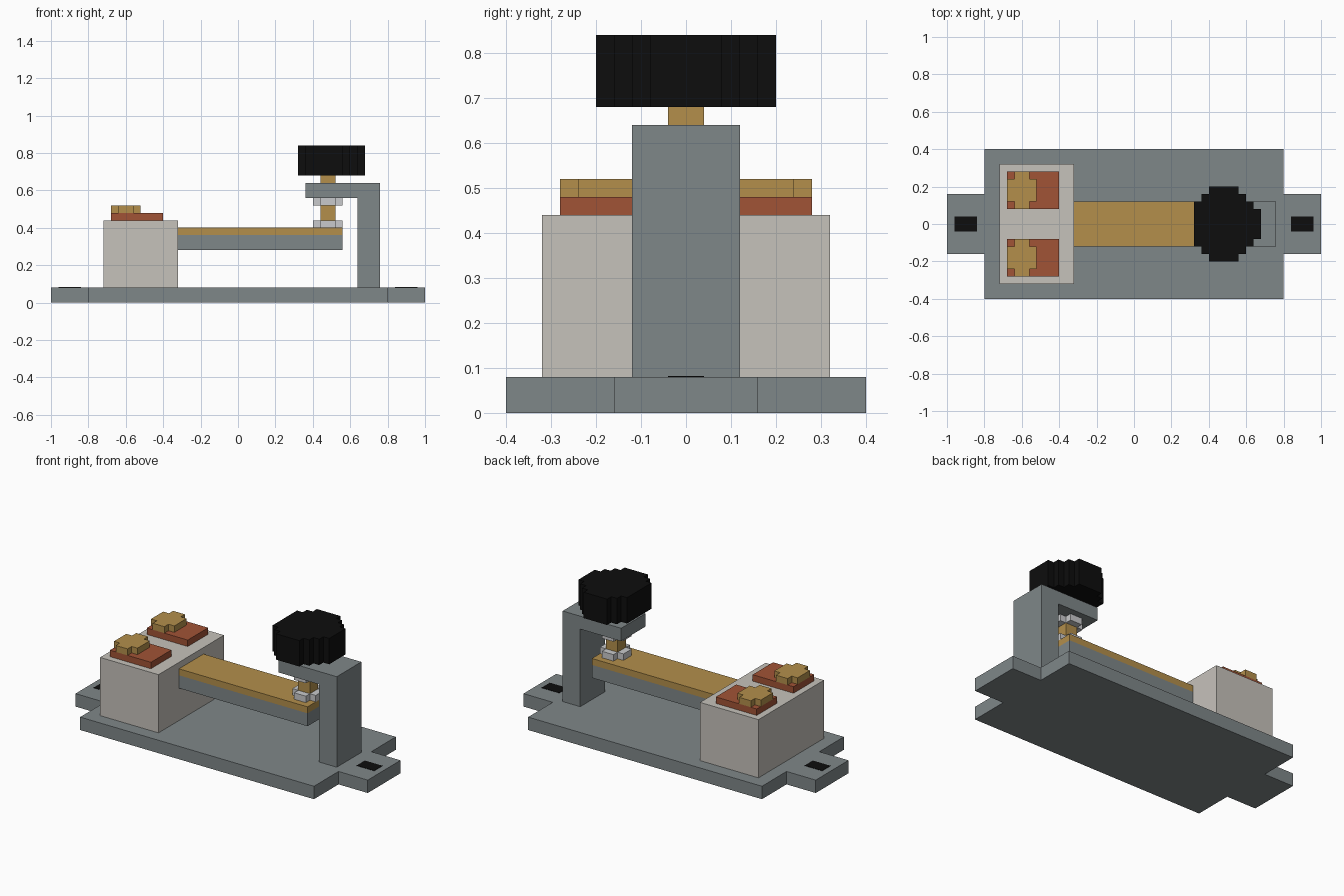
import bpy, bmesh
from mathutils import Vector

if "Cube" in bpy.data.objects:
    bpy.data.objects.remove(bpy.data.objects["Cube"])


def material(name, hex_rgb):
    def lin(c):
        c /= 255
        return c / 12.92 if c <= 0.04045 else ((c + 0.055) / 1.055) ** 2.4
    m = bpy.data.materials.new(name)
    m.diffuse_color = [lin(int(hex_rgb[i:i + 2], 16)) for i in (0, 2, 4)] + [1]
    m.use_nodes = True
    m.node_tree.nodes["Principled BSDF"].inputs["Base Color"].default_value = m.diffuse_color
    return m


STEEL = material("grey steel", "7F8789")
BRASS = material("brass", "B38F4B")
COPPER = material("red copper", "A15336")
CERAMIC = material("pale ceramic", "C6C2BB")
SILVER = material("silver nut", "C9CACC")
BLACK = material("black", "0D0D0D")


def extrude(name, points, direction, mat):
    """Prism from a closed outline of 3D points."""
    bm = bmesh.new()
    face = bm.faces.new([bm.verts.new(p) for p in points])
    ext = bmesh.ops.extrude_face_region(bm, geom=[face])
    verts = [g for g in ext["geom"] if isinstance(g, bmesh.types.BMVert)]
    bmesh.ops.translate(bm, verts=verts, vec=Vector(direction))
    bmesh.ops.recalc_face_normals(bm, faces=bm.faces)
    mesh = bpy.data.meshes.new(name)
    bm.to_mesh(mesh)
    bm.free()
    mesh.materials.append(mat)
    ob = bpy.data.objects.new(name, mesh)
    bpy.context.collection.objects.link(ob)
    return ob


def box(name, x, y, z, mat):
    pts = [(x[0], y[0], z[0]), (x[1], y[0], z[0]), (x[1], y[1], z[0]), (x[0], y[1], z[0])]
    return extrude(name, pts, (0, 0, z[1] - z[0]), mat)


def stepped(name, quarter, centre, z, mat, min_x=-9):
    """Prism whose stepped outline is one quarter mirrored in x and y."""
    back = quarter[::-1]
    ring = (quarter + [(-x, y) for x, y in back]
            + [(-x, -y) for x, y in quarter] + [(x, -y) for x, y in back])
    pts = []
    for x, y in ring:
        p = (centre[0] + max(x, min_x), centre[1] + y, z[0])
        if p not in pts:
            pts.append(p)
    return extrude(name, pts, (0, 0, z[1] - z[0]), mat)


# Base plate with mounting tabs and dark slots
stepped("base_plate", [(1, .16), (.8, .16), (.8, .4)], (0, 0), (0, .08), STEEL)
for side, cx in (("left", -.9), ("right", .9)):
    box(side + "_mounting_slot", (cx - .06, cx + .06), (-.04, .04), (.078, .082), BLACK)

# Insulating block with two terminals
box("terminal_block", (-.72, -.32), (-.32, .32), (.08, .44), CERAMIC)
for side, cy in (("front", -.18), ("back", .18)):
    box(side + "_terminal_plate", (-.68, -.40), (cy - .1, cy + .1), (.44, .48), COPPER)
    stepped(side + "_terminal_screw", [(.08, .06), (.04, .06), (.04, .1)],
            (-.6, cy), (.48, .52), BRASS)

# Two-layer strip
box("strip_lower_layer", (-.32, .56), (-.12, .12), (.28, .36), STEEL)
box("strip_upper_layer", (-.32, .56), (-.12, .12), (.36, .40), BRASS)

# Bracket: post and overhanging arm
profile = [(.64, .08), (.76, .08), (.76, .64), (.36, .64), (.36, .56), (.64, .56)]
extrude("bracket", [(x, -.12, z) for x, z in profile], (0, .24, 0), STEEL)

# Adjusting screw, nuts and knob
box("adjusting_screw", (.44, .52), (-.04, .04), (.42, .70), BRASS)
for name, z in (("contact_tip", .40), ("lock_nut", .52)):
    stepped(name, [(.08, .04), (.04, .04), (.04, .08)], (.48, 0), (z, z + .04), SILVER)
stepped("knob", [(.2, .08), (.16, .08), (.16, .12), (.12, .12), (.12, .16), (.08, .16), (.08, .2)],
        (.48, 0), (.68, .84), BLACK, min_x=-.16)
